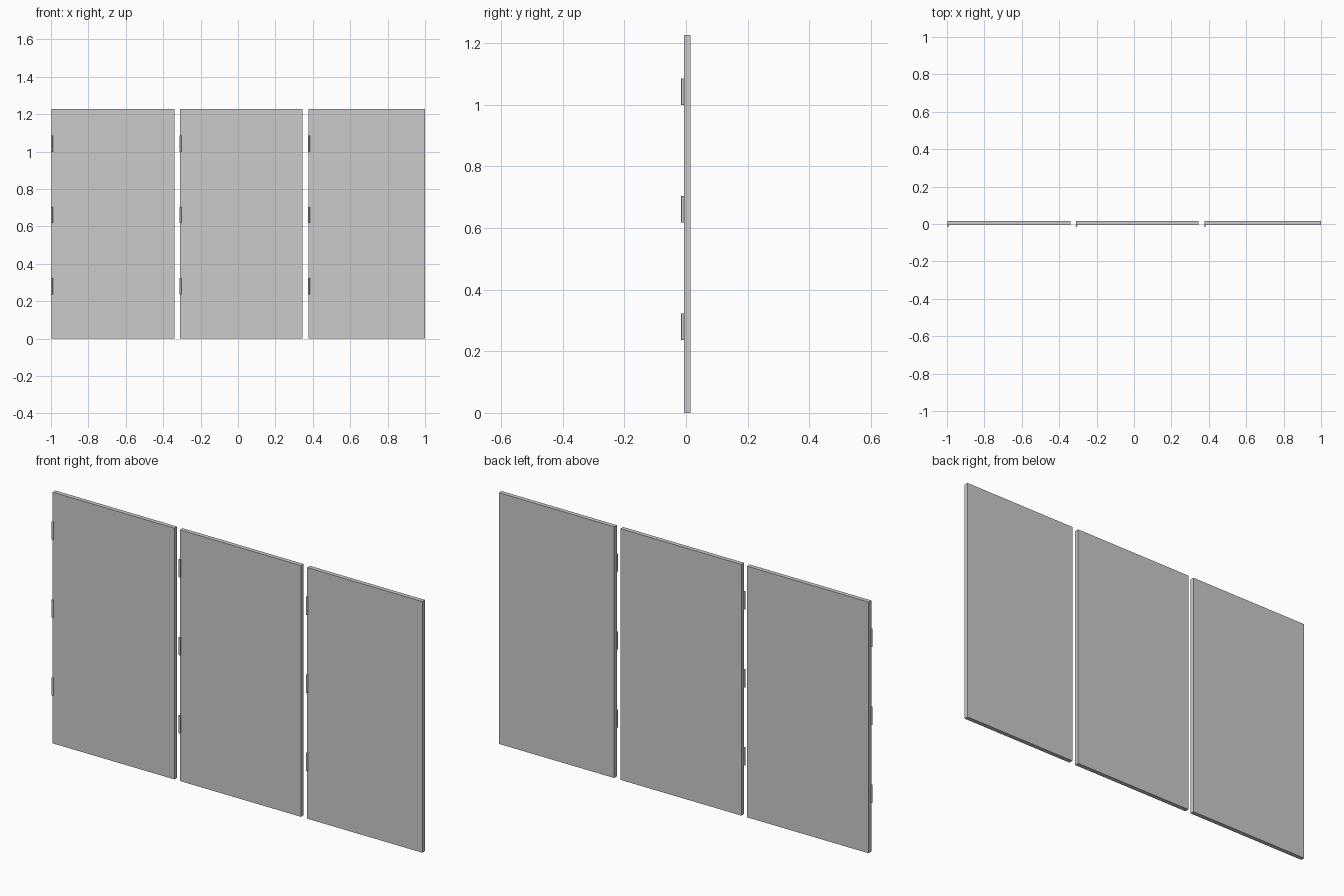
import bpy

if "Cube" in bpy.data.objects:
    bpy.data.objects.remove(bpy.data.objects["Cube"])

H = 1.227
Y0, Y1 = -0.006, 0.015
PANELS = [(-0.997, -0.34), (-0.31, 0.344), (0.378, 1.0)]
HINGE_Z = [0.28, 0.661, 1.042]
R, HINGE_LEN = 0.005, 0.086


def box(name, x0, x1, y0, y1, z0, z1):
    bpy.ops.mesh.primitive_cube_add(
        size=1, location=((x0 + x1) / 2, (y0 + y1) / 2, (z0 + z1) / 2))
    ob = bpy.context.object
    ob.name = name
    ob.scale = (x1 - x0, y1 - y0, z1 - z0)
    bpy.ops.object.transform_apply(location=False, rotation=False, scale=True)
    return ob


for i, (x0, x1) in enumerate(PANELS, 1):
    # flat door panel
    box(f"panel_{i}", x0, x1, Y0, Y1, 0, H)
    # hinge barrels on the front left edge
    for j, z in enumerate(HINGE_Z, 1):
        bpy.ops.mesh.primitive_cylinder_add(
            vertices=16, radius=R, depth=HINGE_LEN,
            location=(x0 + 0.002, Y0 - R + 0.0005, z))
        hinge = bpy.context.object
        hinge.name = f"hinge_{i}_{j}"
        bpy.ops.object.shade_smooth_by_angle()
